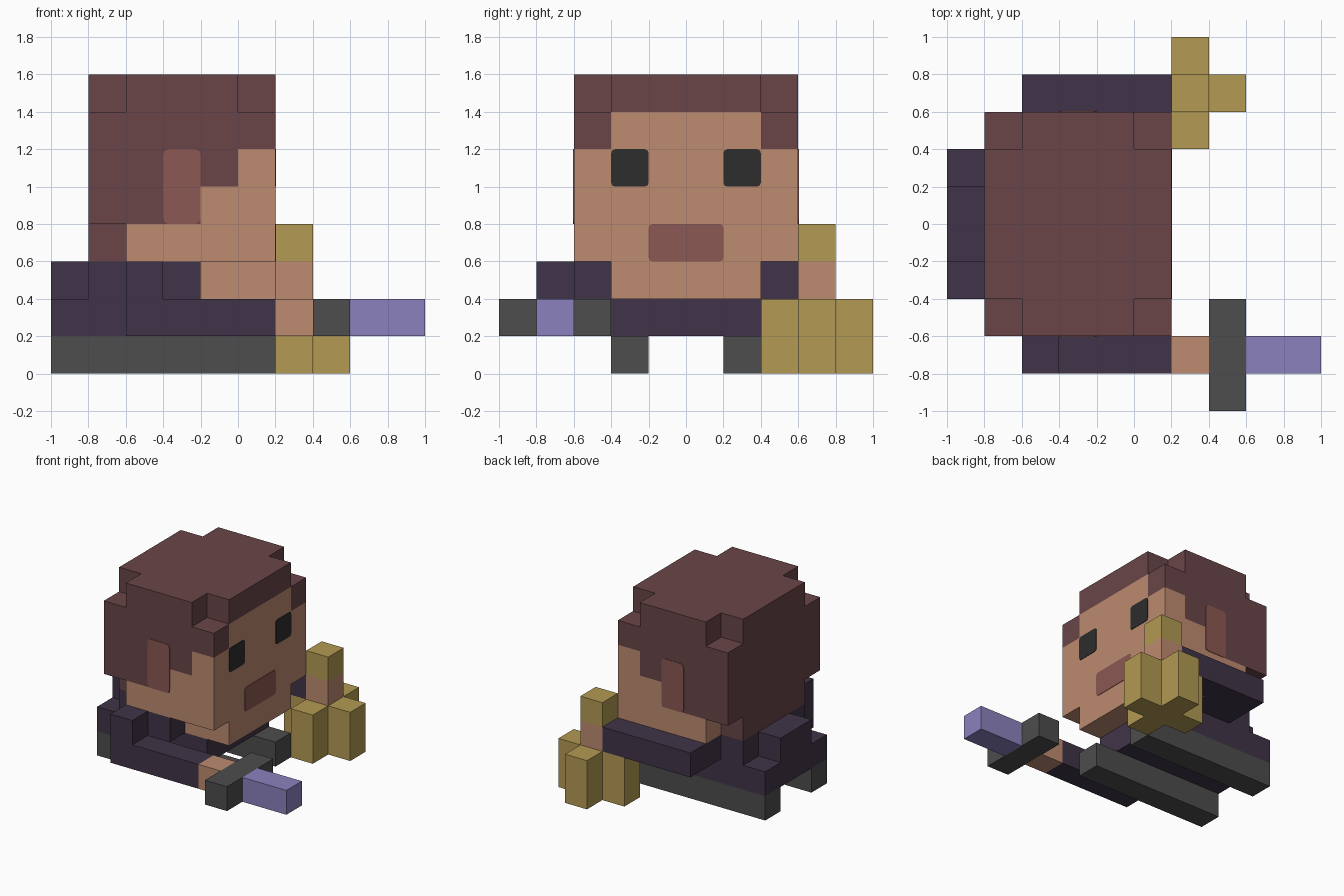
import bpy, bmesh, math
from mathutils import Vector
from itertools import product

cube = bpy.data.objects.get("Cube")
if cube:
    bpy.data.objects.remove(cube, do_unlink=True)

U = 0.2  # size of one block


def material(name, hex_colour):
    """One flat colour, converted from sRGB hex to linear."""
    rgb = [int(hex_colour[i:i + 2], 16) / 255 for i in (0, 2, 4)]
    lin = [c / 12.92 if c <= 0.04045 else ((c + 0.055) / 1.055) ** 2.4 for c in rgb]
    mat = bpy.data.materials.new(name)
    mat.use_nodes = True
    mat.diffuse_color = (*lin, 1)
    bsdf = mat.node_tree.nodes["Principled BSDF"]
    bsdf.inputs["Base Color"].default_value = (*lin, 1)
    bsdf.inputs["Roughness"].default_value = 0.9
    return mat


HAIR = material("brown_hair", "6A4548")
SKIN = material("skin", "BD8B70")
BLUSH = material("dark_skin", "8B5852")
CLOTH = material("dark_purple_cloth", "403448")
GREY = material("dark_grey", "4D4D4D")
GOLD = material("gold", "B39A53")
BLADE = material("lilac_blade", "8B81BE")
BLACK = material("eye_black", "2D2D2D")


def finish(bm, name, mat):
    mesh = bpy.data.meshes.new(name)
    bm.to_mesh(mesh)
    bm.free()
    mesh.materials.append(mat)
    obj = bpy.data.objects.new(name, mesh)
    bpy.context.collection.objects.link(obj)
    return obj


def mirrored(*boxes):
    """The boxes plus their copies across y = 0."""
    return list(boxes) + [(a, b, -d, -c, e, f) for a, b, c, d, e, f in boxes]


def blocks(name, mat, *boxes):
    """Outer shell of a union of boxes (x0, x1, y0, y1, z0, z1) in block units."""
    cells = set()
    for x0, x1, y0, y1, z0, z1 in boxes:
        cells.update(product(range(x0, x1), range(y0, y1), range(z0, z1)))
    bm = bmesh.new()
    for cell in sorted(cells):
        for axis, side in product(range(3), (0, 1)):
            near = list(cell)
            near[axis] += 2 * side - 1
            if tuple(near) in cells:
                continue
            j, k = (axis + 1) % 3, (axis + 2) % 3
            corners = []
            for dj, dk in ((0, 0), (1, 0), (1, 1), (0, 1)):
                p = list(cell)
                p[axis] += side
                p[j] += dj
                p[k] += dk
                corners.append(bm.verts.new(Vector(p) * U))
            bm.faces.new(corners if side else corners[::-1])
    bmesh.ops.remove_doubles(bm, verts=bm.verts, dist=1e-4)
    bmesh.ops.dissolve_limit(bm, angle_limit=math.radians(1),
                             verts=bm.verts, edges=bm.edges)
    return finish(bm, name, mat)


def plate(name, mat, axis, at, direction, a, b, radius=0.02, depth=0.004):
    """Thin rounded rectangle; a and b are its ranges on the other axes."""
    outline = []
    for n, (u, v) in enumerate(((a[1], b[1]), (a[0], b[1]), (a[0], b[0]), (a[1], b[0]))):
        cu = u - math.copysign(radius, u - sum(a) / 2)
        cv = v - math.copysign(radius, v - sum(b) / 2)
        for step in range(3):
            t = math.radians(90 * n + 45 * step)
            outline.append((cu + radius * math.cos(t), cv + radius * math.sin(t)))
    bm = bmesh.new()
    verts = [bm.verts.new((at, u, v) if axis == "x" else (u, at, v)) for u, v in outline]
    face = bm.faces.new(verts)
    out = bmesh.ops.extrude_face_region(bm, geom=[face])
    move = Vector((1, 0, 0)) if axis == "x" else Vector((0, 1, 0))
    bmesh.ops.translate(bm, vec=move * direction * depth,
                        verts=[g for g in out["geom"] if isinstance(g, bmesh.types.BMVert)])
    bmesh.ops.recalc_face_normals(bm, faces=bm.faces)
    return finish(bm, name, mat)


# Head: hair shell with clipped corners, skin face and chin
blocks("hair", HAIR,
       (-4, 1, -2, 2, 7, 8), (-4, 0, -2, 2, 4, 7), (-4, -3, -2, 2, 3, 4),
       *mirrored((-3, 0, 2, 3, 7, 8), (-4, 1, 2, 3, 6, 7),
                 (-4, 0, 2, 3, 5, 6), (-4, -1, 2, 3, 4, 5)))
blocks("face", SKIN,
       (0, 1, -2, 2, 3, 7), (-3, 0, -2, 2, 3, 4), (-1, 1, -2, 2, 2, 3),
       *mirrored((0, 1, 2, 3, 5, 6), (-1, 1, 2, 3, 4, 5), (-3, 1, 2, 3, 3, 4)))

# Eyes, mouth and ears
plate("mouth", BLUSH, "x", 0.2, 1, (-0.2, 0.2), (0.6, 0.8))
for label, s in (("right", -1), ("left", 1)):
    plate(label + "_eye", BLACK, "x", 0.2, 1, sorted((s * 0.2, s * 0.4)), (1.0, 1.2))
    plate(label + "_ear", BLUSH, "y", s * 0.6, s, (-0.4, -0.2), (0.8, 1.2), radius=0.03)

# Body with shoulders
blocks("body", CLOTH,
       (-5, 0, -2, 2, 1, 2), (-4, -1, -2, 2, 2, 3), (-5, -4, -1, 1, 2, 3),
       *mirrored((-3, -1, 2, 3, 2, 3)))

# Legs
for label, y in (("right", -2), ("left", 1)):
    blocks(label + "_leg", GREY, (-5, 1, y, y + 1, 0, 1))

# Lowered arm holding the sword
blocks("sword_arm", CLOTH, (-3, 1, -4, -3, 1, 2), (-3, -2, -4, -3, 2, 3))
blocks("sword_hand", SKIN, (1, 2, -4, -3, 1, 2))
blocks("sword_guard", GREY, (2, 3, -5, -2, 1, 2))
blocks("sword_blade", BLADE, (3, 5, -4, -3, 1, 2))

# Raised arm holding the mace
blocks("mace_arm", CLOTH, (-3, 1, 3, 4, 2, 3))
blocks("mace_hand", SKIN, (1, 2, 3, 4, 2, 3))
blocks("mace_pommel", GOLD, (1, 2, 3, 4, 3, 4))
blocks("mace_head", GOLD, (0, 3, 3, 4, 0, 2), (1, 2, 2, 5, 0, 2))
